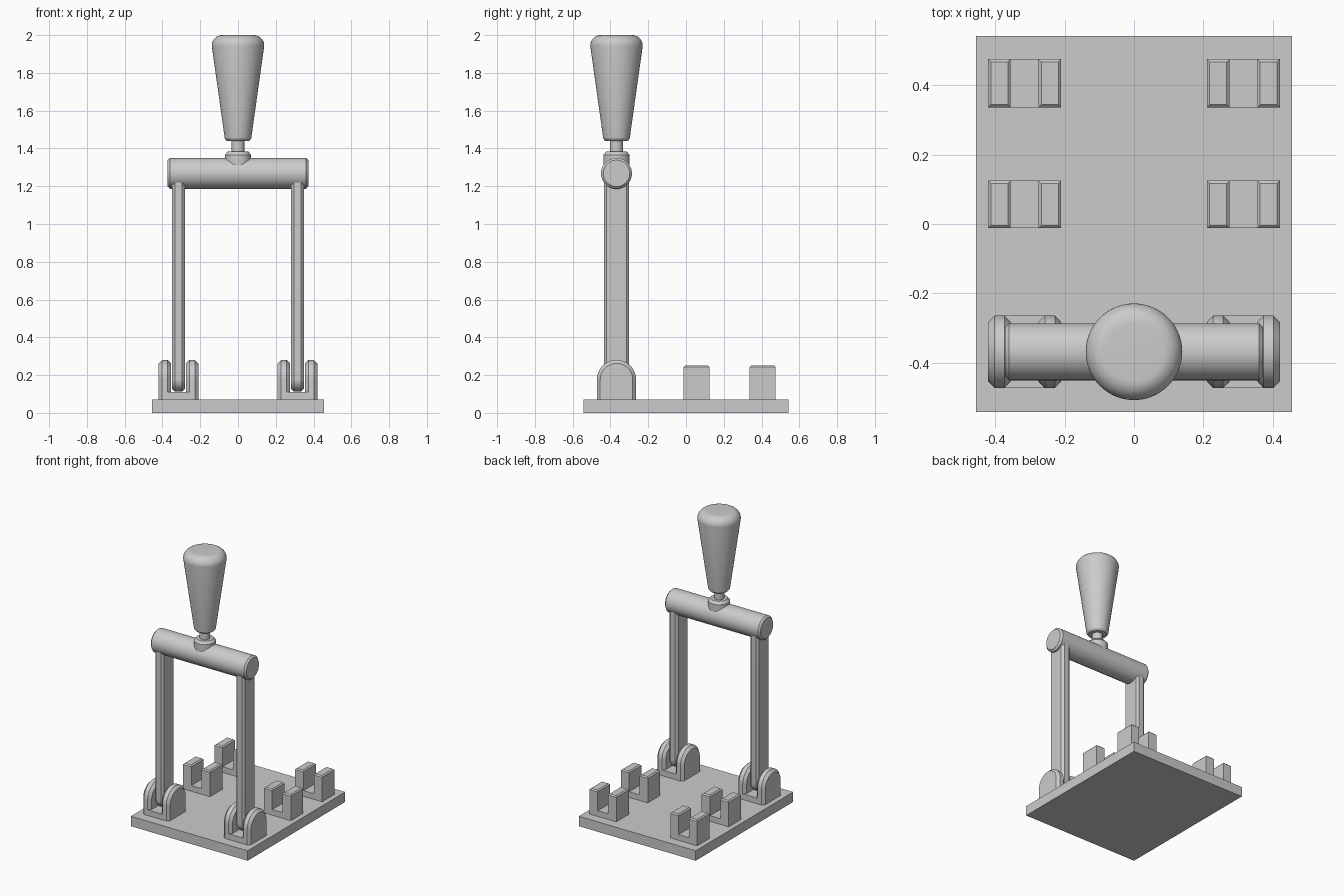
import bpy, bmesh
from math import sin, cos, pi, radians

cube = bpy.data.objects.get("Cube")
if cube:
    bpy.data.objects.remove(cube)

grey = bpy.data.materials.new("light_grey")
grey.use_nodes = True
color = (0.6, 0.6, 0.6, 1)
grey.diffuse_color = color
grey.node_tree.nodes["Principled BSDF"].inputs["Base Color"].default_value = color

PIVOT_Y = -0.368
SIDE_X = 0.315
BASE_TOP = 0.07


def loft(name, rings, smooth=False):
    """Skin equal-length closed rings and cap both ends."""
    bm = bmesh.new()
    loops = [[bm.verts.new(p) for p in ring] for ring in rings]
    for a, b in zip(loops, loops[1:]):
        for i in range(len(a)):
            j = (i + 1) % len(a)
            bm.faces.new((a[i], a[j], b[j], b[i]))
    bm.faces.new(loops[0])
    bm.faces.new(loops[-1])
    bmesh.ops.recalc_face_normals(bm, faces=bm.faces)
    mesh = bpy.data.meshes.new(name)
    bm.to_mesh(mesh)
    bm.free()
    mesh.materials.append(grey)
    obj = bpy.data.objects.new(name, mesh)
    bpy.context.collection.objects.link(obj)
    if smooth:
        bpy.ops.object.select_all(action='DESELECT')
        obj.select_set(True)
        bpy.context.view_layer.objects.active = obj
        bpy.ops.object.shade_smooth_by_angle(angle=radians(30))
    return obj


def box(name, x0, x1, y0, y1, z0, z1, chamfer=0):
    """Box whose top edges can be chamfered."""
    def rect(z, c=0):
        return [(x0 + c, y0 + c, z), (x1 - c, y0 + c, z),
                (x1 - c, y1 - c, z), (x0 + c, y1 - c, z)]
    rings = [rect(z0), rect(z1 - chamfer)]
    if chamfer:
        rings.append(rect(z1, chamfer))
    return loft(name, rings)


def arch_plate(name, x, thick, radius, z_flat, z_round, chamfer):
    """Upright plate across x with one round end and chamfered rims."""
    way = 1 if z_round > z_flat else -1

    def arch(px, r):
        pts = [(px, PIVOT_Y + r, z_flat)]
        for i in range(33):
            a = pi * i / 32
            pts.append((px, PIVOT_Y + r * cos(a), z_round + way * r * sin(a)))
        return pts + [(px, PIVOT_Y - r, z_flat)]
    h = thick / 2
    return loft(name, [arch(x - h, radius - chamfer), arch(x - h + chamfer, radius),
                       arch(x + h - chamfer, radius), arch(x + h, radius - chamfer)], True)


def turned(name, profile, place):
    """Revolve (radius, distance) pairs; place maps (u, v, distance) to a point."""
    n = 64
    rings = [[place(r * cos(2 * pi * i / n), r * sin(2 * pi * i / n), d)
              for i in range(n)] for r, d in profile]
    return loft(name, rings, True)


def upright(u, v, d):
    return (u, PIVOT_Y + v, d)


# Base plate
box("base_plate", -0.455, 0.455, -0.542, 0.542, 0, BASE_TOP)

for side, label in ((-1, "right"), (1, "left")):
    cx = side * SIDE_X
    # Hinge bracket and blade
    box(f"{label}_hinge_floor", cx - 0.06, cx + 0.06, PIVOT_Y - 0.104, PIVOT_Y + 0.104,
        BASE_TOP, 0.11)
    for off, part in ((-0.0725, "a"), (0.0725, "b")):
        arch_plate(f"{label}_hinge_cheek_{part}", cx + off, 0.065, 0.104,
                   BASE_TOP, 0.176, 0.018)
    arch_plate(f"{label}_blade", cx, 0.068, 0.067, 1.27, 0.18, 0.015)
    # Contact clips
    for y0, y1, clip in ((-0.012, 0.125, "middle"), (0.336, 0.475, "back")):
        box(f"{label}_{clip}_clip_floor", cx - 0.05, cx + 0.05, y0, y1, BASE_TOP, 0.11)
        for off, part in ((-0.0725, "a"), (0.0725, "b")):
            box(f"{label}_{clip}_clip_jaw_{part}", cx + off - 0.0325, cx + off + 0.0325,
                y0, y1, BASE_TOP, 0.25, 0.008)

# Crossbar
turned("crossbar", [(0.07, -0.372), (0.082, -0.36), (0.082, 0.36), (0.07, 0.372)],
       lambda u, v, d: (d, PIVOT_Y + u, 1.268 + v))

# Collar, stem and grip
turned("collar", [(0.07, 1.27), (0.07, 1.365), (0.055, 1.383)], upright)
turned("stem", [(0.034, 1.35), (0.034, 1.46)], upright)
rim = [(0.083 + 0.056 * cos(a), 1.944 + 0.056 * sin(a))
       for a in (pi / 2 * i / 10 for i in range(11))]
turned("grip", [(0.06, 1.44), (0.07, 1.452)] + rim, upright)
